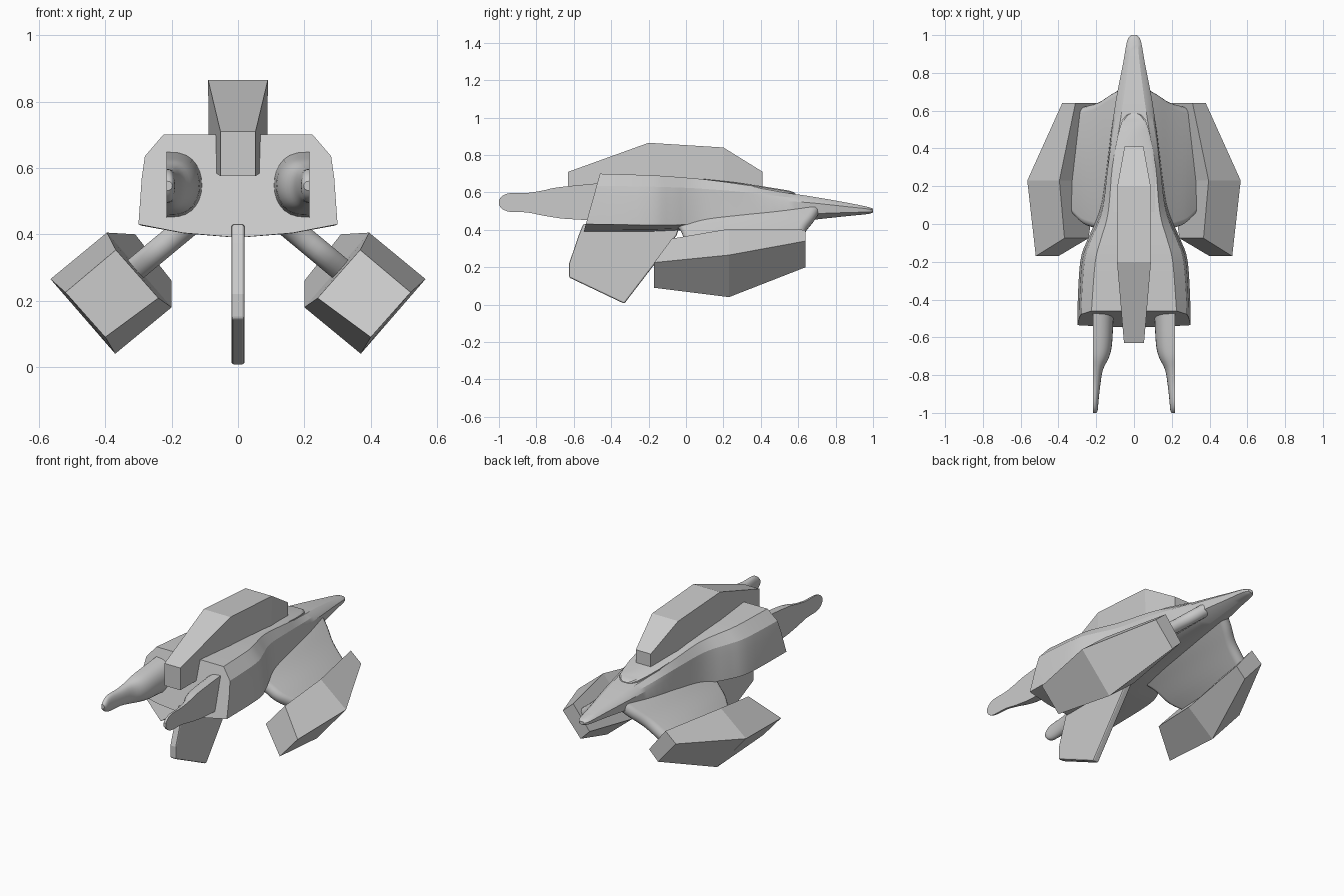
import bpy, bmesh, math

if "Cube" in bpy.data.objects:
    bpy.data.objects.remove(bpy.data.objects["Cube"])


def make(name, verts, faces, mirror=False, smooth=None, bevel=0):
    bm = bmesh.new()
    vs = [bm.verts.new(v) for v in verts]
    for f in faces:
        bm.faces.new([vs[i] for i in f])
    bmesh.ops.recalc_face_normals(bm, faces=bm.faces)
    me = bpy.data.meshes.new(name)
    bm.to_mesh(me)
    bm.free()
    ob = bpy.data.objects.new(name, me)
    bpy.context.collection.objects.link(ob)
    if bevel:
        b = ob.modifiers.new("bevel", 'BEVEL')
        b.width, b.segments = bevel, 2
    if mirror:
        ob.modifiers.new("mirror", 'MIRROR').use_clip = False
    if smooth:
        bpy.ops.object.select_all(action='DESELECT')
        ob.select_set(True)
        bpy.context.view_layer.objects.active = ob
        bpy.ops.object.shade_smooth_by_angle(angle=math.radians(smooth))
    return ob


def loft(name, rings, **kw):
    n, m = len(rings[0]), len(rings)
    verts = [p for r in rings for p in r]
    faces = [(i * n + j, i * n + (j + 1) % n, (i + 1) * n + (j + 1) % n, (i + 1) * n + j)
             for i in range(m - 1) for j in range(n)]
    faces += [tuple(range(n)), tuple(range((m - 1) * n, m * n))]
    return make(name, verts, faces, **kw)


def spline(rows, steps=4):
    """Catmull-Rom interpolation of section parameters."""
    out = []
    for i in range(len(rows) - 1):
        a, b, c, d = (rows[max(i - 1, 0)], rows[i], rows[i + 1], rows[min(i + 2, len(rows) - 1)])
        for s in range(steps):
            t = s / steps
            out.append([0.5 * (2 * q + (r - p) * t + (2 * p - 5 * q + 4 * r - u) * t * t
                               + (3 * q - p - 3 * r + u) * t ** 3)
                        for p, q, r, u in zip(a, b, c, d)])
    return out + [list(rows[-1])]


# Hull: y, top half width, top z, side half width, side z, low half width, low z, keel z
hull = spline([
    (-0.46, .225, .70, .290, .57, .300, .43, .39),
    (-0.20, .205, .692, .275, .57, .285, .425, .39),
    (-0.08, .175, .685, .235, .57, .245, .425, .395),
    (0.02, .145, .677, .190, .57, .200, .43, .40),
    (0.12, .130, .667, .163, .567, .170, .44, .41),
    (0.30, .115, .642, .140, .563, .145, .455, .425),
    (0.50, .080, .603, .118, .555, .120, .475, .44),
    (0.66, .055, .58, .095, .545, .092, .485, .452),
    (0.85, .030, .547, .058, .525, .055, .492, .472),
    (0.97, .018, .523, .036, .512, .034, .495, .484),
    (1.00, .008, .512, .015, .505, .014, .497, .493)])
rings = []
for y, wt, zt, ws, zs, wl, zl, zk in hull:
    half = [(wt, zt), ((wt + ws) / 2 + .08 * ws, (zt + zs) / 2), (ws, zs), (wl, zl),
            (wl * .55, zk + (zl - zk) * .35)]
    prof = half + [(0, zk)] + [(-x, z) for x, z in reversed(half)]
    shear = .28 if y < -.45 else 0
    rings.append([(x, y - (.70 - z) * shear, z) for x, z in prof])
loft("hull", rings, smooth=25)

# Raised rounded deck behind the nose
deck = [(.585, .02, .594), (.575, .04, .602), (.55, .062, .61), (.50, .078, .618),
        (.40, .10, .634), (.25, .116, .655), (.10, .125, .671), (-.05, .14, .680)]
loft("deck", [[(w, y, .57), (w, y, z - .006), (w * .85, y, z), (-w * .85, y, z),
               (-w, y, z - .006), (-w, y, .57)] for y, w, z in deck], smooth=25)

# Dorsal block: y, top half width, top z, bottom half width, bottom z
dorsal = [(-.63, .053, .71, .053, .575), (-.2, .09, .865, .088, .60),
          (.2, .088, .84, .085, .60), (.41, .05, .71, .05, .60)]
loft("dorsal_block", [[(wt, y, zt), (-wt, y, zt), (-wb, y, zb), (wb, y, zb)]
                      for y, wt, zt, wb, zb in dorsal])

# Ventral fin
fin = [(-.55, .43), (-.572, .375), (-.625, .22), (-.625, .145), (-.33, .005),
       (-.165, .22), (-.05, .37), (-.03, .43)]
loft("ventral_fin", [[(x, y, z) for y, z in fin] for x in (-.02, .02)], bevel=.008)

# Side pods: outer top, outer bottom, inner bottom, inner top, for three sections
pod = [[(.52, -.17, .225), (.40, -.17, .09), (.24, -.075, .208), (.368, -.075, .353)],
       [(.565, .23, .265), (.37, .23, .04), (.20, .23, .18), (.395, .23, .405)],
       [(.38, .64, .34), (.26, .64, .20), (.20, .64, .26), (.31, .64, .40)]]
loft("side_pod", pod, mirror=True)

# Wing pylons: x of centre plane, rear y, front y; rounded plate section
wing = spline([(.05, -.10, .72), (.11, -.08, .69), (.18, -.03, .645),
               (.26, .00, .62), (.33, .07, .60)])
rings = []
for x, y0, y1 in wing:
    z = (.425 - .64 * x) / .77
    r, ring = .036, []
    for k in range(16):
        a = math.pi * (k if k < 8 else k - 8) / 7 + (0 if k < 8 else math.pi)
        cy = (y1 - r) if k < 8 else (y0 + r)
        off = r * math.cos(a)
        ring.append((x + .64 * off, cy + r * math.sin(a), z + .77 * off))
    rings.append(ring)
loft("wing_pylon", rings, mirror=True, smooth=30)

# Cannons: y, inward bulge, centre z, half height; flat outer side
cannon = spline([(-.40, .112, .547, .108), (-.55, .105, .547, .094), (-.65, .098, .545, .086),
                 (-.71, .082, .545, .078), (-.77, .052, .543, .066), (-.85, .038, .545, .052),
                 (-.94, .028, .546, .05), (-.98, .025, .546, .036), (-1.0, .018, .546, .014)], 3)
rings = []
for y, b, z, h in cannon:
    ring = []
    for k in range(15):
        a = -math.pi / 2 + math.pi * k / 14
        ring.append((.216 - b * abs(math.cos(a)) ** .7, y, z + h * math.sin(a)))
    rings.append(ring)
loft("cannon", rings, mirror=True, smooth=35)
